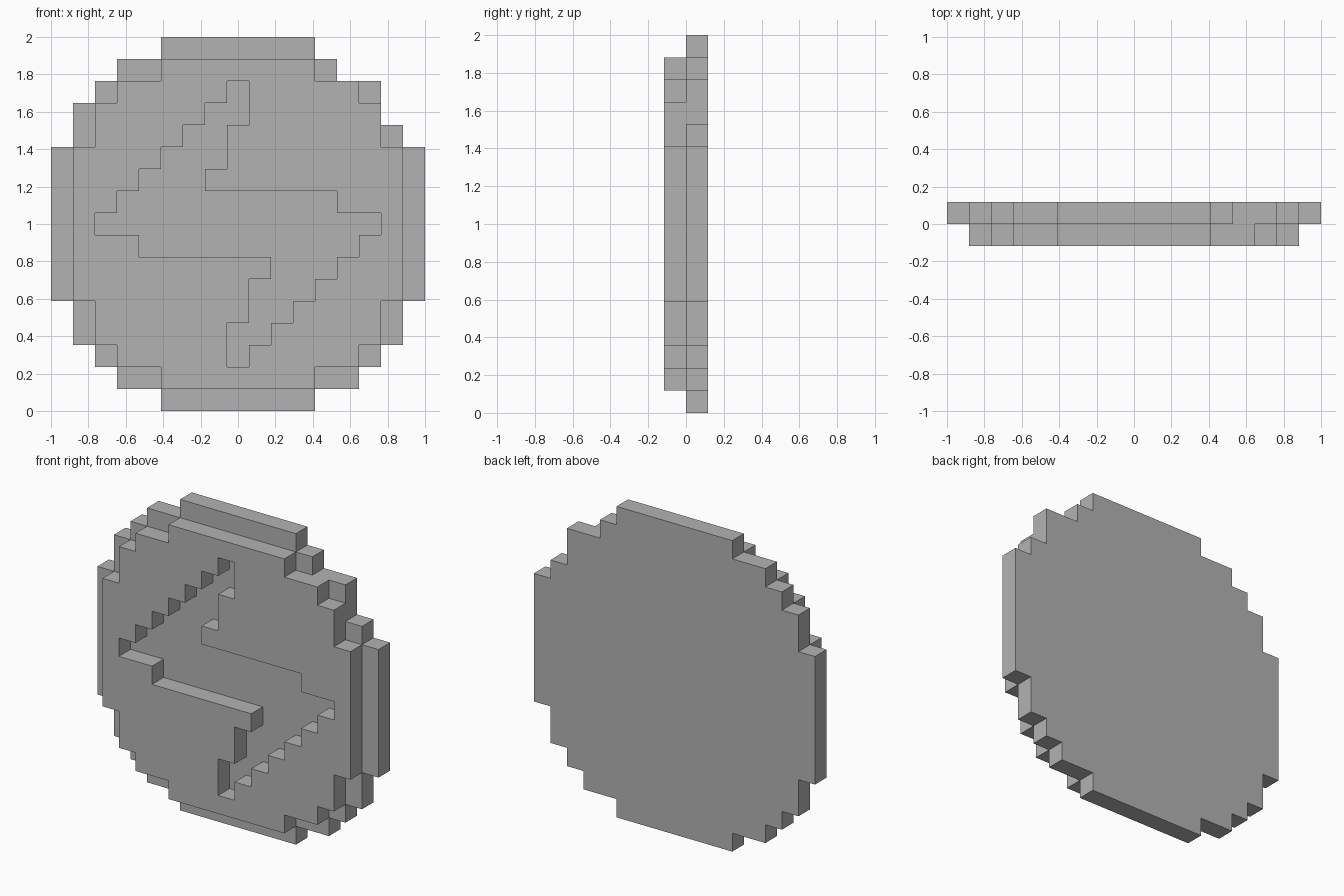
import bpy
import bmesh
import math

cube = bpy.data.objects.get("Cube")
if cube:
    bpy.data.objects.remove(cube, do_unlink=True)

N = 17          # blocks across the disc
S = 2 / N       # block size


def fill(rows, first_row):
    """Blocks covered by (first column, last column) spans, listed top down."""
    return {(col, first_row + i)
            for i, (a, b) in enumerate(rows) for col in range(a, b + 1)}


# Rear disc, slightly uneven at its upper right
rear = fill([(5, 11), (3, 12), (2, 14), (1, 14), (1, 15)] + [(0, 16)] * 7
            + [(1, 15)] * 2 + [(2, 14), (3, 13), (5, 11)], 0)

# Smaller front disc, the same top and bottom
cap = [(5, 11), (3, 13), (2, 14), (2, 14)]
front = fill(cap + [(1, 15)] * 7 + cap[::-1], 1)

# Zigzag bolt sunk into the front disc: the lower half is the upper half turned round
half = [(8, 8), (7, 8), (6, 7), (5, 7), (4, 6), (3, 12)]
turned = [(N - 1 - b, N - 1 - a) for a, b in reversed(half)]
bolt = fill(half + [(2, 14)] + turned, 2)

blocks = {(c, 1, r) for c, r in rear} | {(c, 0, r) for c, r in front - bolt}


def corner(c, d, r):
    return (-1 + c * S, (d - 1) * S, 2 - r * S)


# Outer faces only, merged into one closed shell
bm = bmesh.new()
for block in blocks:
    for axis in range(3):
        for side in (0, 1):
            near = list(block)
            near[axis] += 2 * side - 1
            if tuple(near) in blocks:
                continue
            u, v = [a for a in range(3) if a != axis]
            quad = []
            for du, dv in ((0, 0), (1, 0), (1, 1), (0, 1)):
                p = list(block)
                p[axis] += side
                p[u] += du
                p[v] += dv
                quad.append(bm.verts.new(corner(*p)))
            bm.faces.new(quad)
bmesh.ops.remove_doubles(bm, verts=bm.verts, dist=S / 100)
bmesh.ops.recalc_face_normals(bm, faces=bm.faces)
bmesh.ops.dissolve_limit(bm, angle_limit=math.radians(1),
                         verts=bm.verts, edges=bm.edges)

mesh = bpy.data.meshes.new("bolt_disc")
bm.to_mesh(mesh)
bm.free()
disc = bpy.data.objects.new("bolt_disc", mesh)
bpy.context.collection.objects.link(disc)

# Plain grey
grey = bpy.data.materials.new("plain_grey")
grey.use_nodes = True
colour = (0.45, 0.45, 0.45, 1)
grey.diffuse_color = colour
grey.node_tree.nodes["Principled BSDF"].inputs["Base Color"].default_value = colour
mesh.materials.append(grey)
